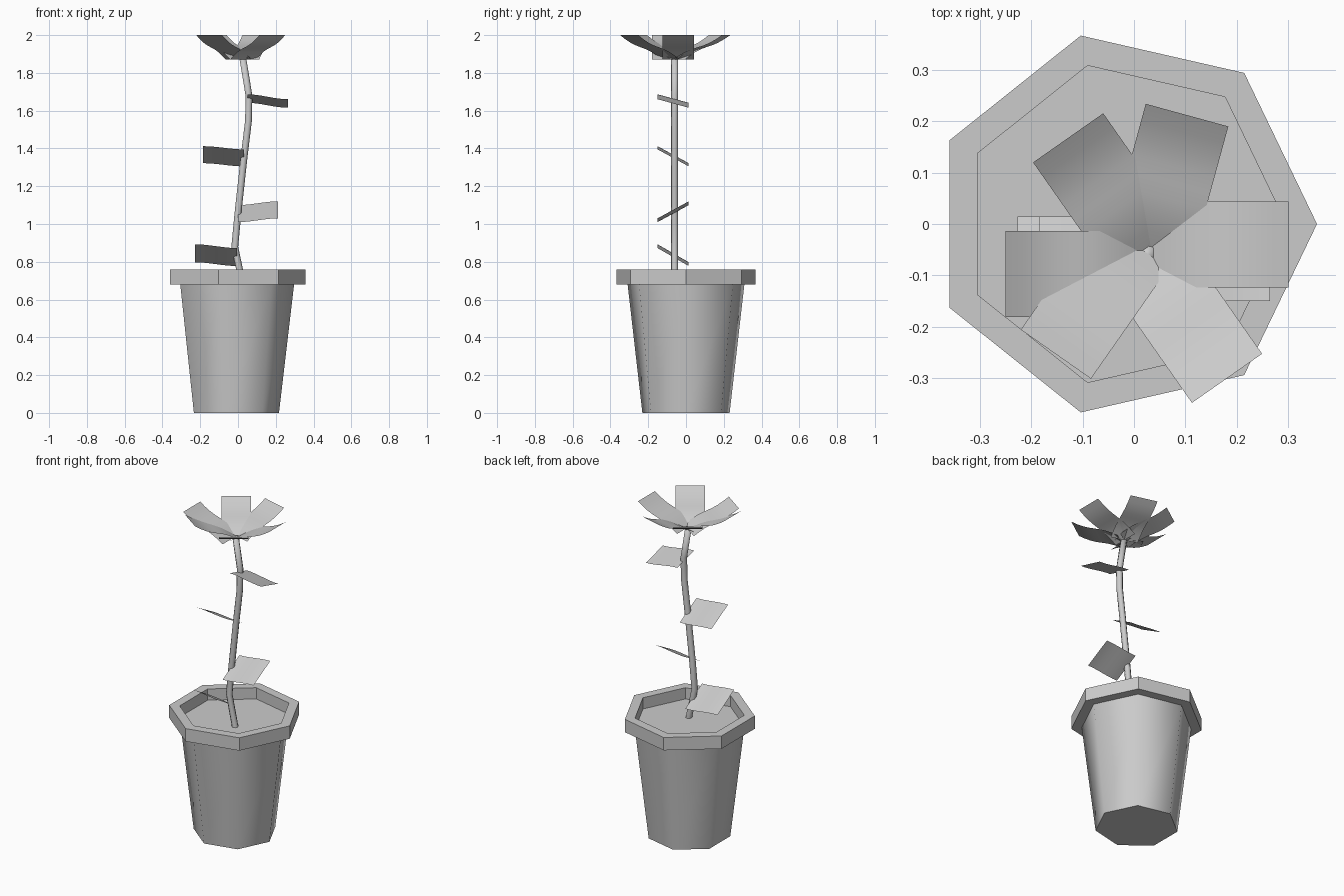
import bpy, math
from mathutils import Vector

if "Cube" in bpy.data.objects:
    bpy.data.objects.remove(bpy.data.objects["Cube"])

SIDES = 7
CX = -0.02          # pot axis


def make(name, verts, faces, smooth=False):
    me = bpy.data.meshes.new(name)
    me.from_pydata([tuple(v) for v in verts], [], faces)
    me.polygons.foreach_set("use_smooth", [smooth] * len(me.polygons))
    me.update()
    ob = bpy.data.objects.new(name, me)
    bpy.context.collection.objects.link(ob)
    return ob


def lathe(name, profile, closed=False, caps=()):
    """Seven-sided revolve of (radius, z) pairs; caps lists the rings to fill."""
    verts = [(CX + r * math.cos(i * math.tau / SIDES), r * math.sin(i * math.tau / SIDES), z)
             for r, z in profile for i in range(SIDES)]
    n = len(profile)
    faces = []
    for k in range(n if closed else n - 1):
        a, b = k * SIDES, (k + 1) % n * SIDES
        for i in range(SIDES):
            j = (i + 1) % SIDES
            faces.append((a + i, a + j, b + j, b + i))
    for k in caps:
        ring = [k * SIDES + i for i in range(SIDES)]
        faces.append(ring if k else ring[::-1])
    return make(name, verts, faces)


def sheet(name, root, out, side, bend, width, steps=8):
    """Rectangular blade from root along out; bend(t) gives the vertical offset."""
    root, out, side = Vector(root), Vector(out), Vector(side)
    verts = []
    for k in range(steps + 1):
        t = k / steps
        c = root + out * t + Vector((0, 0, bend(t)))
        verts += [c - side * width / 2, c + side * width / 2]
    faces = [(2 * k, 2 * k + 2, 2 * k + 3, 2 * k + 1) for k in range(steps)]
    ob = make(name, verts, faces, True)
    if ob.data.polygons[0].normal.z < 0:
        ob.data.flip_normals()
    return ob


# Pot: tapered body, overhanging rim, soil
body = lathe("pot_body", [(0.237, 0), (0.317, 0.68)], caps=(0,))
for p in body.data.polygons:
    p.use_smooth = len(p.vertices) == 4
lathe("pot_rim", [(0.377, 0.68), (0.377, 0.76), (0.317, 0.76), (0.317, 0.68)], closed=True)
lathe("soil", [(0.317, 0.69)], caps=(0,)).data.flip_normals()

# Stem: bent tube
path = [(0.022, 0.69), (-0.018, 0.88), (-0.002, 1.05), (0.032, 1.36), (0.055, 1.55),
        (0.057, 1.68), (0.025, 1.875)]
R, N = 0.019, 7
verts, faces = [], []
for k, (x, z) in enumerate(path):
    for i in range(N):
        a = i * math.tau / N
        verts.append((x + R * math.cos(a), -0.06 + R * math.sin(a), z))
    if k:
        for i in range(N):
            j = (i + 1) % N
            b = (k - 1) * N
            faces.append((b + i, b + j, b + N + j, b + N + i))
faces.append([(len(path) - 1) * N + i for i in range(N)])
make("stem", verts, faces, True)

# Leaves: (inner x, outer x, inner z, outer z, z slope across the blade)
leaves = [(-0.005, -0.227, 0.825, 0.845, -0.095),
          (0.0, 0.212, 1.055, 1.075, 0.09),
          (0.033, -0.185, 1.35, 1.367, -0.09),
          (0.05, 0.265, 1.664, 1.638, -0.045)]
for i, (x0, x1, z0, z1, s) in enumerate(leaves):
    rise = z1 - z0
    sheet(f"leaf_{i + 1}", (x0, -0.068, z0), (x1 - x0, 0, 0), (0, 1, s / 0.165),
          lambda t: rise * t * t * (3 - 2 * t), 0.165)

# Petals: (yaw, root x, root y)
petals = [(0, 0.03, -0.04), (74.7, 0.032, -0.049), (125, 0.027, -0.054),
          (180, 0.02, -0.0975), (235, 0.003, -0.032), (305, 0.026, -0.079)]
for i, (yaw, x, y) in enumerate(petals):
    a = math.radians(yaw)
    d = Vector((math.cos(a), math.sin(a), 0))
    sheet(f"petal_{i + 1}", (x, y, 1.87), d * 0.271, (-d.y, d.x, 0),
          lambda t: 0.13 * t + 0.008 * math.sin(math.tau * t), 0.167)
